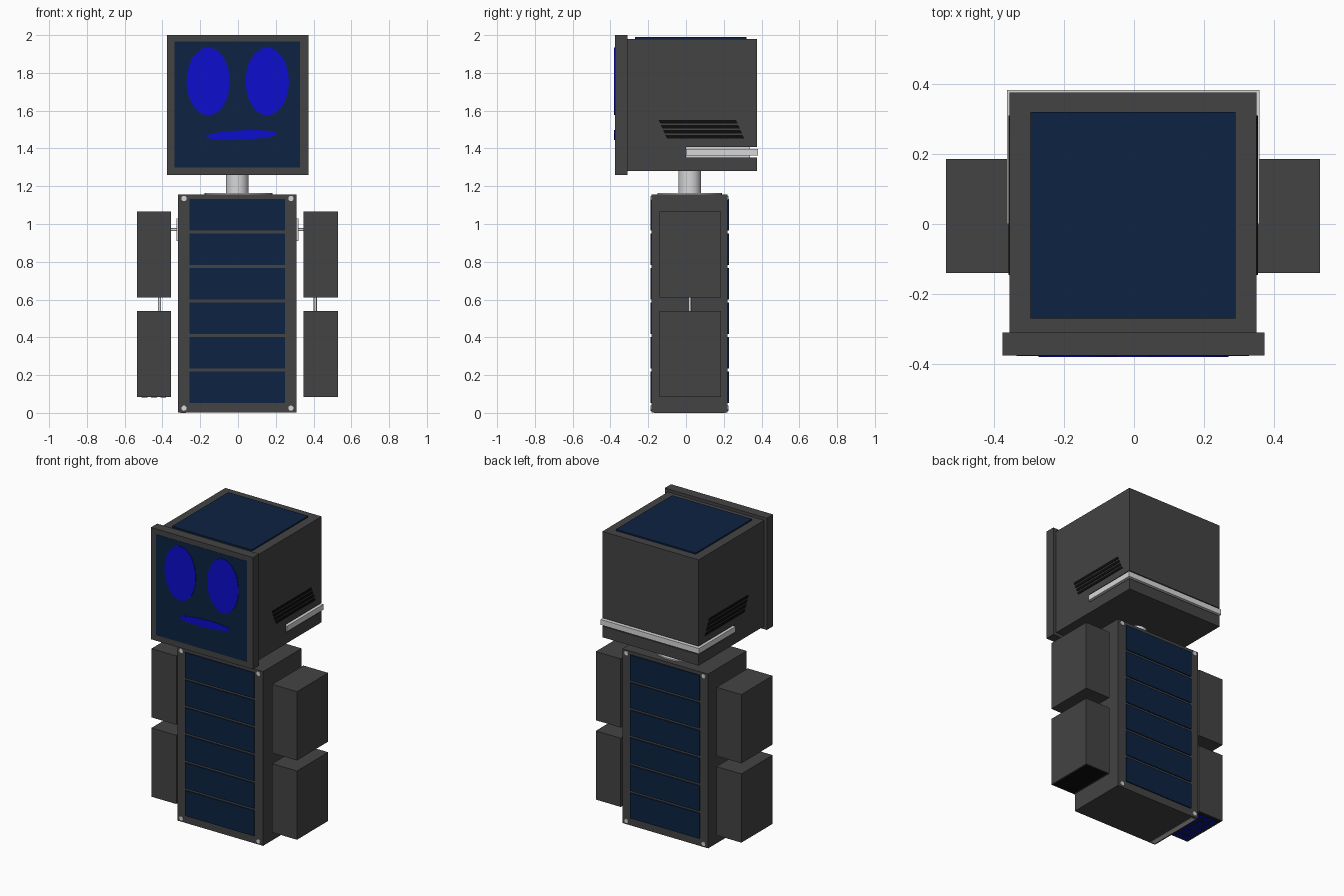
import bpy, bmesh, math
from mathutils import Matrix

if "Cube" in bpy.data.objects:
    bpy.data.objects.remove(bpy.data.objects["Cube"])


def material(name, rgb):
    m = bpy.data.materials.new(name)
    m.diffuse_color = (*rgb, 1)
    m.use_nodes = True
    m.node_tree.nodes["Principled BSDF"].inputs["Base Color"].default_value = m.diffuse_color
    return m


GREY = material("dark grey casing", (0.057, 0.057, 0.057))
NAVY = material("navy panel", (0.004, 0.016, 0.055))
BLUE = material("bright blue", (0.004, 0.004, 0.62))
LIGHT = material("light metal", (0.68, 0.68, 0.68))
BLACK = material("black", (0.004, 0.004, 0.004))


def finish(name, bm, mat):
    bmesh.ops.recalc_face_normals(bm, faces=bm.faces)
    me = bpy.data.meshes.new(name)
    bm.to_mesh(me)
    bm.free()
    me.materials.append(mat)
    ob = bpy.data.objects.new(name, me)
    bpy.context.collection.objects.link(ob)
    return ob


def box(name, mat, x, y, z):
    """Box from three (low, high) ranges."""
    bm = bmesh.new()
    bmesh.ops.create_cube(bm, size=1)
    for v in bm.verts:
        v.co = [lo + (c + 0.5) * (hi - lo) for c, (lo, hi) in zip(v.co, (x, y, z))]
    return finish(name, bm, mat)


def disc(name, mat, centre, rx, ry, depth, axis='Z', tilt=0, sides=32):
    """Elliptic cylinder; axis Y lays ry along z."""
    bm = bmesh.new()
    bmesh.ops.create_cone(bm, cap_ends=True, segments=sides, radius1=1, radius2=1, depth=depth)
    m = Matrix.Rotation(math.radians(tilt), 4, 'Z') @ Matrix.Diagonal((rx, ry, 1, 1))
    if axis == 'Y':
        m = Matrix.Rotation(math.pi / 2, 4, 'X') @ m
    elif axis == 'X':
        m = Matrix.Rotation(math.pi / 2, 4, 'Y') @ m
    bm.transform(Matrix.Translation(centre) @ m)
    ob = finish(name, bm, mat)
    bpy.context.view_layer.objects.active = ob
    ob.select_set(True)
    bpy.ops.object.shade_smooth_by_angle(angle=math.radians(40))
    ob.select_set(False)
    return ob


def skewed_slot(name, mat, x, y, z, skew):
    """Thin side plate whose top edge is slid along y."""
    ob = box(name, mat, x, y, z)
    for v in ob.data.vertices:
        if v.co.z > sum(z) / 2:
            v.co.y -= skew
    return ob


# head casing, split by a groove round the back half
HX = (-0.355, 0.35)
box("head_upper", GREY, HX, (-0.31, 0.375), (1.408, 1.98))
box("head_lower", GREY, HX, (-0.31, 0.375), (1.28, 1.353))
box("head_groove_front", GREY, HX, (-0.31, 0.0), (1.353, 1.408))
box("head_groove_core", LIGHT, (-0.32, 0.315), (0.0, 0.34), (1.353, 1.408))
box("head_band", LIGHT, (-0.362, 0.358), (0.0, 0.382), (1.362, 1.398))
box("head_top_panel", NAVY, (-0.295, 0.29), (-0.27, 0.32), (1.978, 1.989))

# face frame, screen, eyes and mouth
box("face_frame", GREY, (-0.375, 0.372), (-0.375, -0.31), (1.26, 2.0))
box("face_screen", NAVY, (-0.335, 0.328), (-0.3765, -0.37), (1.298, 1.965))
for side, x in (("left", -0.158), ("right", 0.155)):
    disc(side + "_eye", BLUE, (x, -0.377, 1.755), 0.114, 0.179, 0.006, 'Y', sides=48)
disc("mouth", BLUE, (0.018, -0.377, 1.471), 0.185, 0.025, 0.006, 'Y', tilt=2.5, sides=48)

# side vents: four black slots stepped back as they go down
for i in range(4):
    z = 1.452 + i * 0.027
    y0 = -0.1 - i * 0.012
    for side, x in (("left", (-0.358, -0.35)), ("right", (0.345, 0.353))):
        skewed_slot(f"{side}_vent_{i + 1}", BLACK, x, (y0, y0 + 0.41), (z, z + 0.018), 0.01)

# neck
disc("neck", LIGHT, (-0.004, 0.02, 1.215), 0.06, 0.06, 0.135)
disc("neck_flange", LIGHT, (0.003, 0.02, 1.158), 0.18, 0.17, 0.01)

# body with six panels and four screws on front and back
box("body", GREY, (-0.317, 0.311), (-0.182, 0.221), (0.002, 1.155))
box("body_bottom_strip", LIGHT, (-0.305, -0.275), (-0.17, 0.21), (0.0, 0.01))
for face, y in (("front", -0.182), ("back", 0.221)):
    for i in range(6):
        z = 0.052 + i * 0.1825
        box(f"{face}_panel_{i + 1}", NAVY, (-0.257, 0.25), (y - 0.007, y + 0.007), (z, z + 0.168))
    for x in (-0.286, 0.28):
        for z in (0.025, 1.135):
            disc(f"{face}_screw", LIGHT, (x, y, z), 0.014, 0.014, 0.01, 'Y', sides=12)

# arms: shoulder plate, shoulder rod, two blocks and an elbow rod per side
C = -0.003
for side, s in (("left", -1), ("right", 1)):
    def span(a, b):
        return tuple(sorted((C + s * a, C + s * b)))
    box(side + "_shoulder_plate", LIGHT, span(0.31, 0.322), (-0.08, 0.12), (0.91, 1.03))
    disc(side + "_shoulder_rod", LIGHT, (C + s * 0.335, 0.02, 0.97), 0.008, 0.008, 0.06, 'X', sides=12)
    box(side + "_upper_arm", GREY, span(0.351, 0.533), (-0.14, 0.186), (0.61, 1.065))
    box(side + "_lower_arm", GREY, span(0.351, 0.533), (-0.14, 0.186), (0.085, 0.54))
    disc(side + "_elbow_rod", LIGHT, (C + s * 0.412, 0.02, 0.575), 0.008, 0.008, 0.08, sides=12)

# undersides of the lower arms
box("right_arm_underside", BLACK, (0.36, 0.52), (-0.13, 0.176), (0.083, 0.09))
box("left_arm_underside", NAVY, (-0.526, -0.364), (-0.13, 0.176), (0.083, 0.09))
for i in range(3):
    for j in range(5):
        x, y = -0.51 + i * 0.05, -0.115 + j * 0.06
        box("left_arm_light", BLUE, (x, x + 0.03), (y, y + 0.035), (0.081, 0.086))
